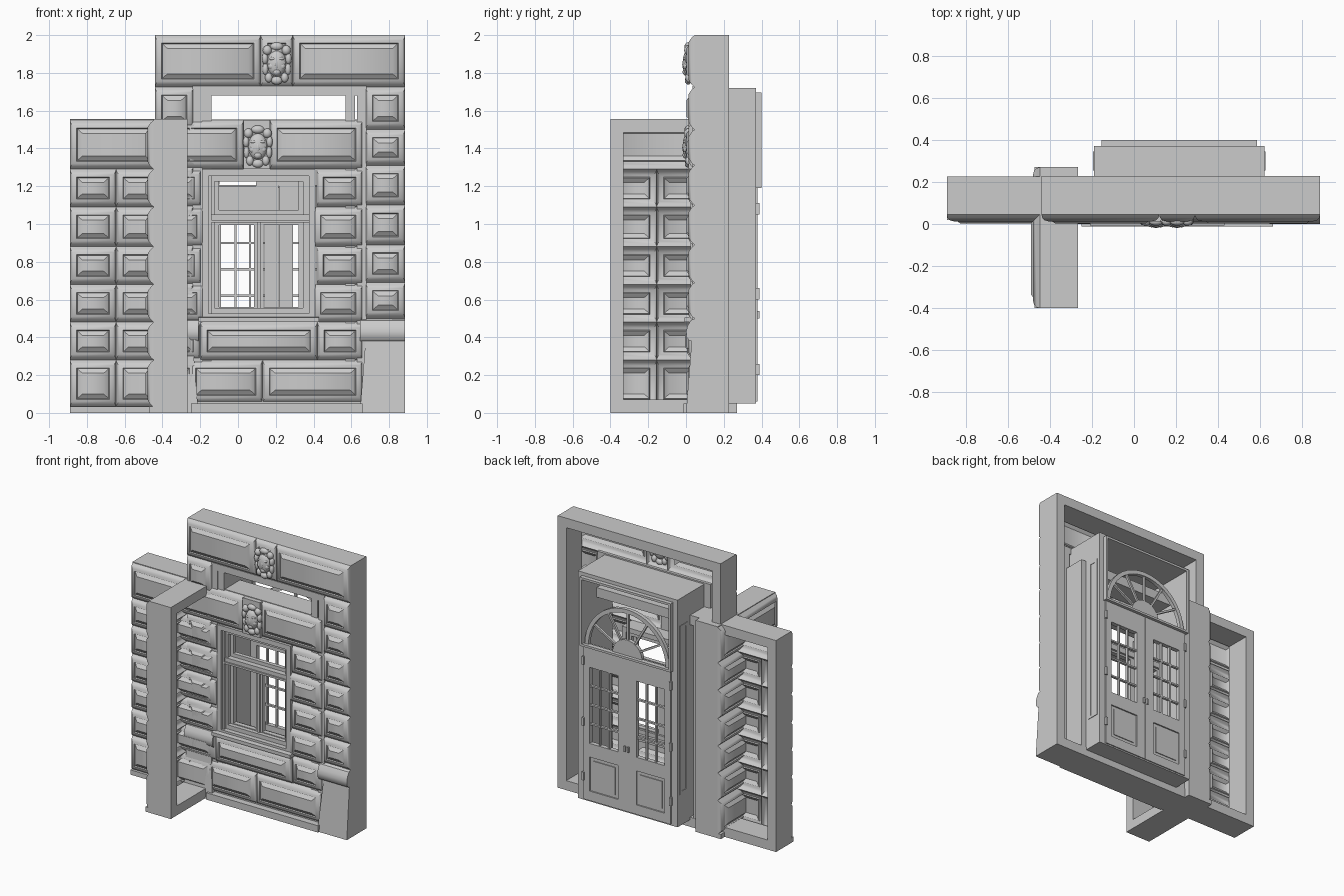
import bpy, bmesh, math
from mathutils import Matrix, Vector

if "Cube" in bpy.data.objects:
    bpy.data.objects.remove(bpy.data.objects["Cube"])


def finish(name, bm, mat=None, smooth=False):
    if mat:
        bm.transform(mat)
    bmesh.ops.recalc_face_normals(bm, faces=bm.faces)
    me = bpy.data.meshes.new(name)
    bm.to_mesh(me)
    bm.free()
    ob = bpy.data.objects.new(name, me)
    bpy.context.collection.objects.link(ob)
    if smooth:
        bpy.ops.object.select_all(action='DESELECT')
        ob.select_set(True)
        bpy.context.view_layer.objects.active = ob
        bpy.ops.object.shade_smooth_by_angle(angle=math.radians(35))
    return ob


def add_box(bm, x0, x1, y0, y1, z0, z1):
    m = Matrix.Translation(((x0 + x1) / 2, (y0 + y1) / 2, (z0 + z1) / 2))
    m = m @ Matrix.Diagonal((x1 - x0, y1 - y0, z1 - z0, 1))
    return bmesh.ops.create_cube(bm, size=1, matrix=m)['verts']


def boxes(name, items, mat=None):
    bm = bmesh.new()
    for b in items:
        add_box(bm, *b)
    return finish(name, bm, mat)


def frame(name, x0, x1, y0, y1, z0, z1, w, mat=None):
    """Rectangular picture-frame with mitred corners, border width w."""
    bm = bmesh.new()
    loops = []
    for y, i in ((y0, 0), (y1, 0), (y1, w), (y0, w)):
        loops.append([bm.verts.new(p) for p in ((x0 + i, y, z0 + i), (x1 - i, y, z0 + i),
                                                (x1 - i, y, z1 - i), (x0 + i, y, z1 - i))])
    for a in range(4):
        A, B = loops[a], loops[(a + 1) % 4]
        for k in range(4):
            bm.faces.new((A[k], A[(k + 1) % 4], B[(k + 1) % 4], B[k]))
    return finish(name, bm, mat)


# Stone section: inset along x, inset along z, depth
STONE = ((0, 0, .045), (.004, .014, .03), (.014, .03, .018), (.036, .042, .012),
         (.04, .046, .02), (.046, .052, .016), (.066, .07, .002))


def add_stone(bm, x0, x1, z0, z1, dy=0):
    s = min(1, .42 * min(x1 - x0, z1 - z0) / .07)
    prev = None
    for ix, iz, y in STONE:
        ix, iz = ix * s, iz * s
        ring = [bm.verts.new((x, y + dy, z)) for x, z in (
            (x0 + ix, z0 + iz), (x1 - ix, z0 + iz), (x1 - ix, z1 - iz), (x0 + ix, z1 - iz))]
        if prev:
            for k in range(4):
                bm.faces.new((prev[k], prev[(k + 1) % 4], ring[(k + 1) % 4], ring[k]))
        prev = ring
    bm.faces.new(prev)


def stones(name, items, mat=None):
    bm = bmesh.new()
    for b in items:
        add_stone(bm, *b)
    bmesh.ops.remove_doubles(bm, verts=bm.verts, dist=.0005)
    return finish(name, bm, mat, True)


ROWS = [0.03, .28, .48, .68, .88, 1.09, 1.29, 1.55]
SPANS = list(zip(ROWS, ROWS[1:]))


# Plain short wall, used straight on the left and turned as the side wing
def short_wall(name, seam, mat):
    frame(name + "_frame", 0, .67, .045, .225, 0, 1.555, .07, mat)
    items = []
    for i, (a, b) in enumerate(SPANS):
        if i == len(SPANS) - 1:
            items.append((0, .67, a, b))
        else:
            items += [(0, seam, a, b), (seam, .67, a, b)]
    stones(name + "_stones", items, mat)
    boxes(name + "_base", [(0, .67, .02, .05, 0, .035)], mat)


short_wall("left_wall", .245, Matrix.Translation((-.89, 0, 0)))
short_wall("wing_wall", .425, Matrix.Translation((-.492, .27, 0)) @ Matrix.Rotation(-math.pi / 2, 4, 'Z'))

# Window wall
frame("window_wall_frame", -.44, .66, .045, .224, 0, 1.554, .07)
items = [(-.44, .03, 1.29, 1.55), (.17, .66, 1.29, 1.55),
         (-.44, -.26, .05, .28), (-.26, .13, .05, .28), (.13, .66, .05, .28),
         (-.44, -.2, .28, .48), (.42, .66, .28, .48), (-.2, .42, .28, .48, -.008)]
for i, (a, b) in enumerate(SPANS[2:-1]):
    items += [(-.44, -.18 - .015 * (i % 2), a, b), (.4 + .015 * (i % 2), .66, a, b)]
stones("window_wall_stones", items)
boxes("window_wall_base", [(-.25, .66, -.012, .05, 0, .05)])
boxes("upper_key_block", [(.03, .17, .012, .05, 1.29, 1.55)])

# Window: reveal, sill, transom and two casements
frame("window_surround", -.19, .41, .025, .16, .49, 1.29, .035)
frame("window_frame", -.155, .375, .06, .14, .525, 1.255, .03)
bm = bmesh.new()
v = add_box(bm, -.21, .43, -.008, .16, .48, .525)
for p in v:
    if p.co.z > .5 and p.co.y < 0:
        p.co.z -= .02
finish("window_sill", bm)
boxes("window_transom_bar", [(-.155, .375, .05, .14, 1.02, 1.05), (-.155, .375, .04, .14, 1.008, 1.022)])
frame("upper_sash", -.13, .35, .09, .12, 1.045, 1.26, .03)
for side, x0, x1 in (("left", -.127, .11), ("right", .11, .347)):
    frame(side + "_casement", x0, x1, .09, .125, .535, 1.02, .026)
boxes("casement_cover_strip", [(.1, .12, .08, .1, .535, 1.02)])

# Tall door wall
frame("door_wall_frame", -.44, .885, .045, .227, 0, 2, .07)
items = [(-.44, .12, 1.725, 2), (.12, .29, 1.725, 2), (.29, .885, 1.725, 2),
         (-.44, -.235, 1.5, 1.725), (.675, .885, 1.5, 1.725)]
heights = [.5, .69, .89, 1.1, 1.31, 1.5]
for a, b in zip(heights, heights[1:]):
    items += [(-.44, -.235, a, b), (.675, .885, a, b)]
stones("door_wall_stones", items)

# Sloped plinth blocks with a bulging moulding on top
for side, x0, x1, inner in (("left", -.44, -.21, 1), ("right", .645, .885, -1)):
    bm = bmesh.new()
    for p in add_box(bm, x0, x1, .0, .05, 0, .38):
        if p.co.z > .2:
            if p.co.y < .02:
                p.co.y = .03
            if (p.co.x - (x0 + x1) / 2) * inner > 0:
                p.co.x -= .03 * inner
    finish(side + "_plinth", bm)
    bm = bmesh.new()
    prof = [(.05, .38), (.02, .38), (.004, .40), (0, .43), (.008, .46), (.025, .49), (.05, .5)]
    L = [[bm.verts.new((x, y, z)) for y, z in prof] for x in (x0, x1)]
    for k in range(len(prof) - 1):
        bm.faces.new((L[0][k], L[0][k + 1], L[1][k + 1], L[1][k]))
    bm.faces.new(L[0])
    bm.faces.new(L[1])
    finish(side + "_plinth_moulding", bm, None, True)

# Deep door surround with recessed side strips
boxes("door_surround", [(-.19, -.14, .04, .37, .05, 1.72), (.57, .62, .04, .37, .05, 1.72),
                        (-.14, .57, .04, .37, 1.68, 1.72), (-.14, .57, .04, .37, .05, .075)])
frame("door_front_trim", -.24, .68, .035, .06, .03, 1.73, .05)
for side, x in (("left", -.194), ("right", .619)):
    boxes(side + "_surround_panel", [(x, x + .005, .255, .275, .3, 1.5), (x, x + .005, .325, .345, .3, 1.5),
                                     (x, x + .005, .255, .345, 1.5, 1.52), (x, x + .005, .255, .345, .28, .3)])

# Door leaves: stiles, rails, lower panel and glazing bars
for side, x0, x1, g0, g1 in (("left", -.14, .214, -.09, .14), ("right", .216, .57, .29, .52)):
    b = [(x0, g0, .345, .378, .06, 1.2), (g1, x1, .345, .378, .06, 1.2),
         (g0, g1, .345, .378, 1.04, 1.2), (g0, g1, .345, .378, .38, .48),
         (g0, g1, .345, .378, .06, .13), (g0, g1, .352, .368, .13, .38),
         (g0 + .025, g1 - .025, .348, .374, .155, .355)]
    for i in (1, 2):
        x = g0 + (g1 - g0) * i / 3
        b.append((x - .006, x + .006, .352, .372, .48, 1.04))
    for i in (1, 2, 3):
        z = .48 + .14 * i
        b.append((g0, g1, .353, .371, z - .006, z + .006))
    boxes(side + "_door_leaf", b)
    hx = x0 if side == "left" else x1
    boxes(side + "_hinges", [(hx - .008, hx + .008, .37, .388, z, z + .06) for z in (.2, .6, 1.05)])
boxes("door_knobs", [(.195, .207, .378, .39, .5, .54), (.224, .236, .378, .39, .5, .54)])
frame("fanlight_frame", -.155, .585, .365, .4, 1.19, 1.695, .016)


# Fanlight: arch, hub and radiating bars
def arc_band(bm, r0, r1, y0, y1, n=20):
    secs = []
    for i in range(n + 1):
        a = math.pi * i / n
        secs.append([bm.verts.new((.215 + r * math.cos(a), y, 1.2 + r * math.sin(a)))
                     for r, y in ((r0, y0), (r1, y0), (r1, y1), (r0, y1))])
    for A, B in zip(secs, secs[1:]):
        for k in range(4):
            bm.faces.new((A[k], A[(k + 1) % 4], B[(k + 1) % 4], B[k]))
    bm.faces.new(secs[0])
    bm.faces.new(secs[-1])


bm = bmesh.new()
arc_band(bm, .315, .345, .35, .378)
arc_band(bm, .001, .12, .35, .376)
for i in range(1, 6):
    a = math.pi * i / 6
    d = Vector((math.cos(a), 0, math.sin(a)))
    m = Matrix.Translation(Vector((.215, .363, 1.2)) + d * .215) @ Matrix.Rotation(-a, 4, 'Y')
    bmesh.ops.create_cube(bm, size=1, matrix=m @ Matrix.Diagonal((.22, .018, .014, 1)))
finish("fanlight_arch", bm, None, True)


# Carved mask keystones
def mask(name, cx, cz):
    bm = bmesh.new()
    blobs = [(0, .01, .0, .05, .028, .07), (0, -.008, -.005, .012, .012, .03),
             (0, .0, -.045, .022, .018, .02), (0, .012, .09, .035, .02, .022)]
    for s in (-1, 1):
        blobs += [(s * .022, -.004, .025, .018, .012, .009), (s * .028, .0, -.015, .018, .014, .018),
                  (s * .05, .012, .07, .024, .022, .026), (s * .062, .014, .025, .017, .02, .03),
                  (s * .06, .016, -.03, .016, .018, .032), (s * .042, .014, -.075, .02, .018, .026)]
    blobs.append((0, .012, -.09, .03, .018, .022))
    for x, y, z, a, b, c in blobs:
        m = Matrix.Translation((cx + x, y, cz + z)) @ Matrix.Diagonal((a, b, c, 1))
        bmesh.ops.create_uvsphere(bm, u_segments=12, v_segments=8, radius=1, matrix=m)
    finish(name, bm, None, True)


mask("window_mask", .105, 1.41)
mask("door_mask", .205, 1.85)
